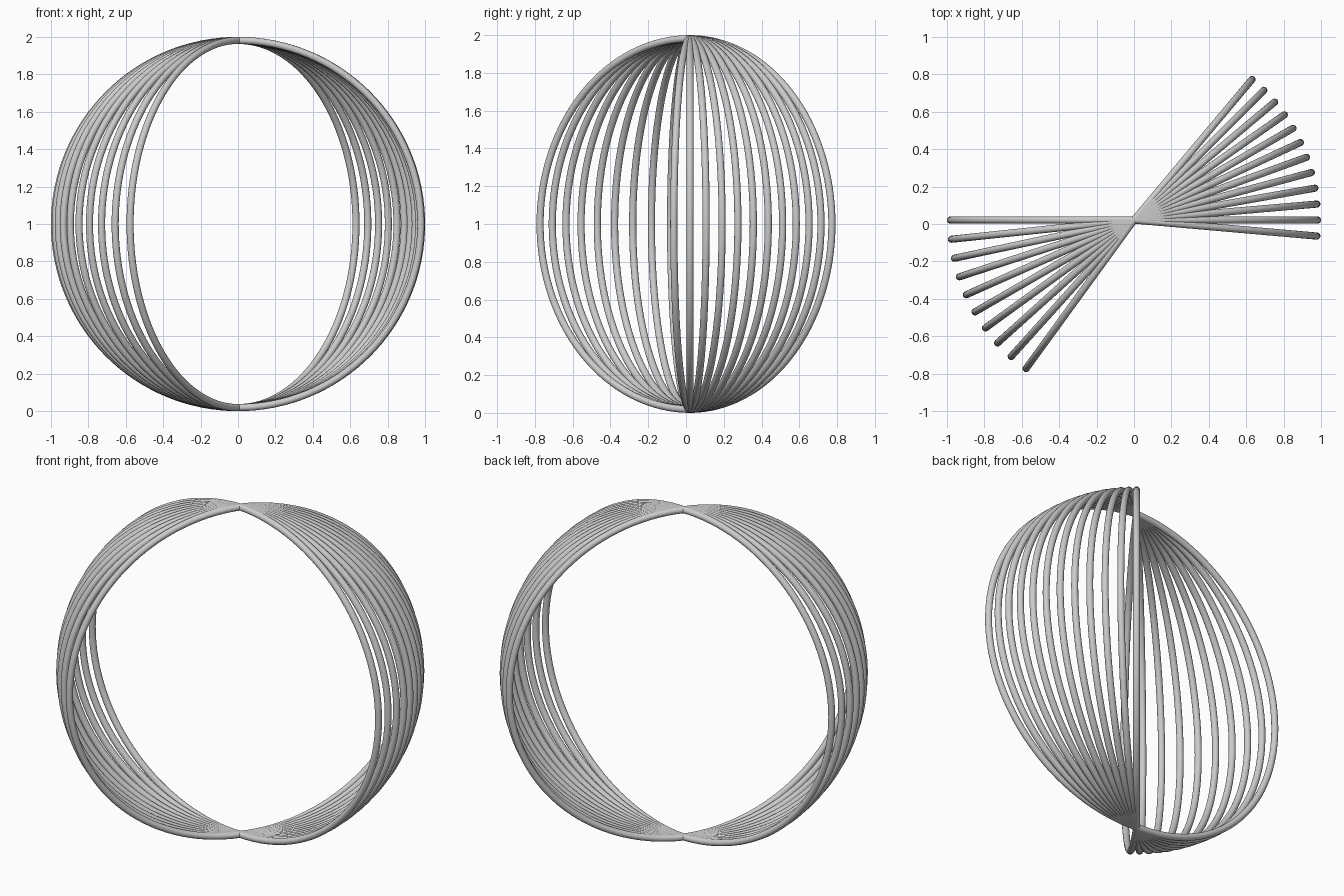
import bpy, bmesh
from math import sin, cos, pi, radians

if "Cube" in bpy.data.objects:
    bpy.data.objects.remove(bpy.data.objects["Cube"])

R, TUBE = 0.981, 0.019      # ring radius, tube radius
SEG, SIDES = 64, 16
PIVOT = (0, 0.021, 1.0)


def half_ring_mesh():
    """Half torus in the XZ plane, bulging towards +x, from bottom to top pole."""
    bm = bmesh.new()
    rings = []
    for i in range(SEG + 1):
        a = -pi / 2 + pi * i / SEG
        ring = []
        for j in range(SIDES):
            b = 2 * pi * j / SIDES
            d = R + TUBE * cos(b)
            ring.append(bm.verts.new((d * cos(a), TUBE * sin(b), d * sin(a))))
        rings.append(ring)
    for r0, r1 in zip(rings, rings[1:]):
        for j in range(SIDES):
            k = (j + 1) % SIDES
            bm.faces.new((r0[j], r0[k], r1[k], r1[j])).smooth = True
    # flat end caps at the poles
    bm.faces.new(rings[0])
    bm.faces.new(rings[-1])
    bmesh.ops.recalc_face_normals(bm, faces=bm.faces)
    mesh = bpy.data.meshes.new("half_ring")
    bm.to_mesh(mesh)
    bm.free()
    mesh.set_sharp_from_angle(angle=radians(40))
    return mesh


def fan(name, mesh, start, step, count):
    for i in range(count):
        ob = bpy.data.objects.new(f"{name}_{i + 1}", mesh)
        ob.location = PIVOT
        ob.rotation_euler.z = radians(start + step * i)
        bpy.context.collection.objects.link(ob)


rib = half_ring_mesh()
# right fan: 12 ribs, 5 degrees apart
fan("right_rib", rib, -5, 5, 12)
# left fan: 10 ribs, 6 degrees apart
fan("left_rib", rib, 180, 6, 10)
